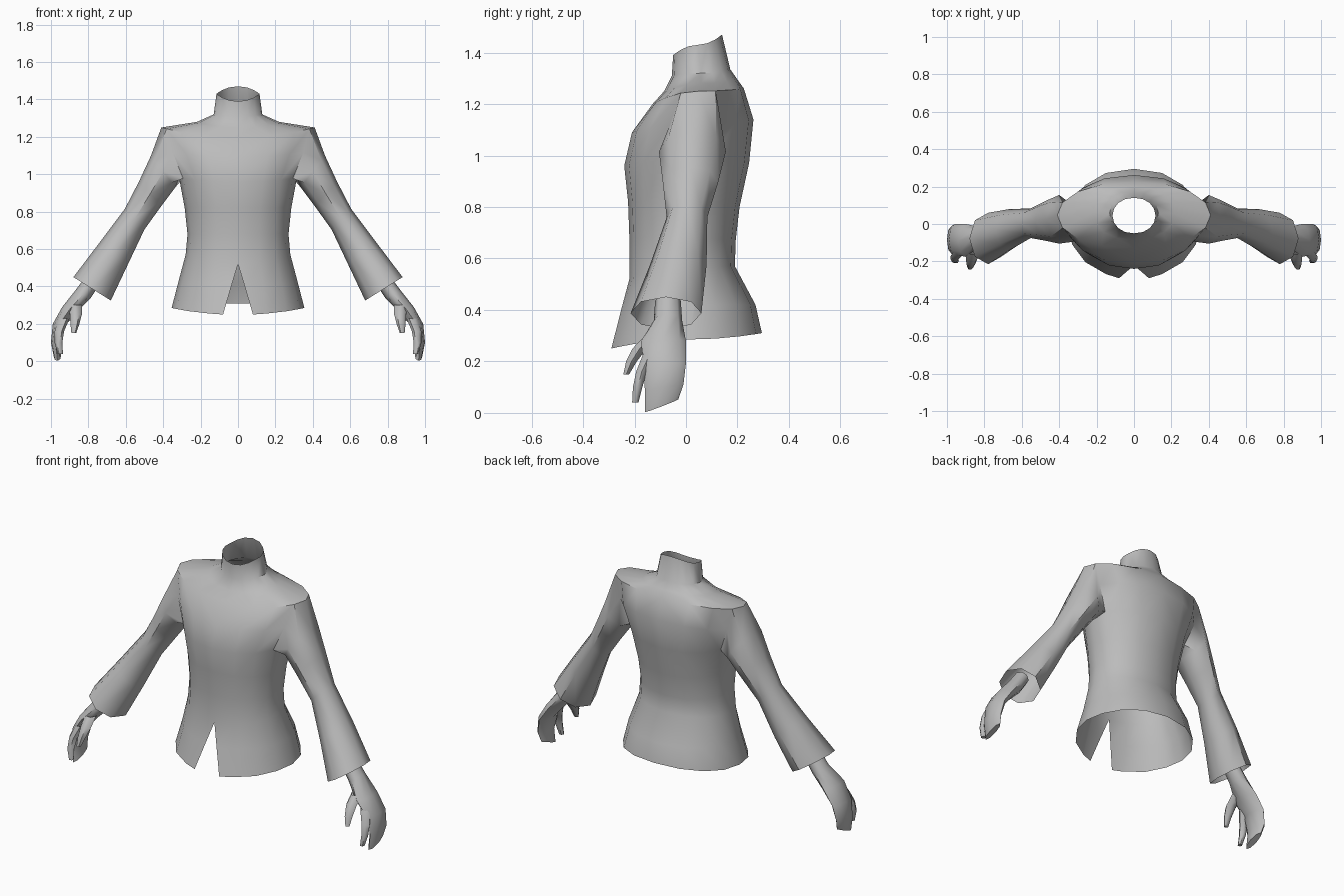
import bpy, bmesh, math

if "Cube" in bpy.data.objects:
    bpy.data.objects.remove(bpy.data.objects["Cube"])

grey = bpy.data.materials.new("plain grey")
grey.diffuse_color = (0.5, 0.5, 0.5, 1)
grey.use_nodes = True
grey.node_tree.nodes["Principled BSDF"].inputs["Base Color"].default_value = grey.diffuse_color


def spow(v, p):
    return math.copysign(abs(v) ** p, v)


def strip(bm, a, b, closed=False):
    """Quads between two rows of vertices."""
    n = len(a)
    for i in range(n if closed else n - 1):
        j = (i + 1) % n
        bm.faces.new((a[i], a[j], b[j], b[i]))


def sleeve_ring(bm, inner, outer, yf, yb, tilt=0.0):
    """Eight-sided ring spanned by an inner and outer (x, z) point and a y range."""
    ring = []
    for k in range(8):
        a = math.radians(-135 + 45 * k)
        u, v = math.sin(a), math.cos(a)
        ring.append(bm.verts.new((
            (inner[0] + outer[0]) / 2 + (outer[0] - inner[0]) / 2 * u,
            (yf + yb) / 2 + (yb - yf) / 2 * v,
            (inner[1] + outer[1]) / 2 + (outer[1] - inner[1]) / 2 * u + tilt * v)))
    return ring


def finish(bm, name, angle):
    bmesh.ops.recalc_face_normals(bm, faces=bm.faces)
    me = bpy.data.meshes.new(name)
    bm.to_mesh(me)
    bm.free()
    ob = bpy.data.objects.new(name, me)
    bpy.context.collection.objects.link(ob)
    me.materials.append(grey)
    mod = ob.modifiers.new("mirror", 'MIRROR')
    mod.use_clip = True
    mod.merge_threshold = 0.001
    bpy.ops.object.select_all(action='DESELECT')
    ob.select_set(True)
    bpy.context.view_layer.objects.active = ob
    bpy.ops.object.shade_smooth_by_angle(angle=math.radians(angle))
    return ob


# Jacket body: half rows from front centre to back centre
# half width, front y, back y, front z, side z, back z, front slit offset
ROWS = [
    (0.355, -0.29, 0.295, 0.25, 0.285, 0.31, 0.08),
    (0.32, -0.252, 0.27, 0.40, 0.42, 0.42, 0.036),
    (0.28, -0.22, 0.19, 0.52, 0.57, 0.57, 0),
    (0.27, -0.22, 0.193, 0.68, 0.68, 0.67, 0),
    (0.285, -0.225, 0.208, 0.82, 0.82, 0.80, 0),
    (0.315, -0.24, 0.245, 0.96, 0.98, 0.97, 0),
    (0.375, -0.21, 0.262, 1.09, 1.12, 1.14, 0),
    (0.41, -0.13, 0.225, 1.20, 1.25, 1.26, 0),
    (0.22, -0.085, 0.20, 1.25, 1.28, 1.295, 0),
    (0.13, -0.055, 0.172, 1.31, 1.32, 1.335, 0),
    (0.115, -0.05, 0.14, 1.39, 1.43, 1.47, 0),
]
bm = bmesh.new()
grid = []
for xh, yf, yb, zf, zs, zb, slit in ROWS:
    row = []
    for k in range(9):
        a = math.radians(-90 + 22.5 * k)
        s, c = math.sin(a), math.cos(a)
        x = xh * spow(c, 0.9) if 0 < k < 8 else 0
        end = zf if s < 0 else zb
        z = zs + (end - zs) * s * s
        y = (yf + yb) / 2 + (yb - yf) / 2 * s
        row.append(bm.verts.new((slit if k == 0 else x, y, z)))
    grid.append(row)
for r in range(len(grid) - 1):
    for k in range(8):
        if r in (5, 6) and k in (3, 4):      # armhole
            continue
        bm.faces.new((grid[r][k], grid[r][k + 1], grid[r + 1][k + 1], grid[r + 1][k]))

# Sleeve grows out of the armhole and flares to the cuff
prev = [grid[r][k] for r, k in
        ((5, 3), (5, 4), (5, 5), (6, 5), (7, 5), (7, 4), (7, 3), (6, 3))]
prev = prev[2::-1] + prev[:2:-1]             # back-to-front along the bottom
SLEEVE = [
    ((0.335, 0.93), (0.465, 1.10), -0.105, 0.155),
    ((0.41, 0.83), (0.53, 0.96), -0.09, 0.125),
    ((0.50, 0.705), (0.605, 0.815), -0.075, 0.083),
    ((0.59, 0.515), (0.74, 0.635), -0.14, 0.08),
    ((0.68, 0.325), (0.88, 0.45), -0.215, 0.06),
]
for spec in SLEEVE:
    ring = sleeve_ring(bm, *spec)
    ring = ring[2::-1] + ring[:2:-1]
    # start each ring at the vertex matching the back of the armhole
    ring.sort(key=lambda v: 0)
    if (ring[0].co.y - ring[2].co.y) * (prev[0].co.y - prev[2].co.y) < 0:
        ring = ring[2::-1] + ring[:2:-1]
    strip(bm, prev, ring, True)
    prev = ring
finish(bm, "jacket", 50)

# Hand: wrist, palm and joined fingers
HAND = [
    ((0.74, 0.41), (0.81, 0.46), -0.12, -0.02, 0),
    ((0.79, 0.335), (0.865, 0.385), -0.125, -0.015, 0),
    ((0.86, 0.265), (0.94, 0.29), -0.175, 0.0, 0),
    ((0.925, 0.19), (0.99, 0.20), -0.165, 0.0, 0),
    ((0.95, 0.10), (1.0, 0.10), -0.16, -0.01, 0.01),
    ((0.945, 0.03), (0.985, 0.025), -0.16, -0.03, 0.025),
]
bm = bmesh.new()
prev = None
for spec in HAND:
    ring = sleeve_ring(bm, *spec)
    if prev:
        strip(bm, prev, ring, True)
    prev = ring
bm.faces.new(prev)
finish(bm, "hand", 60)


def digit(name, path):
    """Six-sided finger through (x, y, z, radius) points, closed at the tip."""
    bm = bmesh.new()
    prev = None
    for x, y, z, r in path:
        ring = [bm.verts.new((x + r * math.cos(k * math.pi / 3),
                              y + r * math.sin(k * math.pi / 3), z)) for k in range(6)]
        if prev:
            strip(bm, prev, ring, True)
        prev = ring
    bm.faces.new(prev)
    finish(bm, name, 60)


digit("index_finger", [(0.93, -0.14, 0.23, 0.03), (0.955, -0.172, 0.16, 0.025),
                       (0.96, -0.188, 0.10, 0.021), (0.95, -0.197, 0.04, 0.014)])
digit("thumb", [(0.87, -0.13, 0.30, 0.035), (0.867, -0.18, 0.25, 0.032),
                (0.872, -0.212, 0.20, 0.024), (0.878, -0.232, 0.15, 0.013)])
